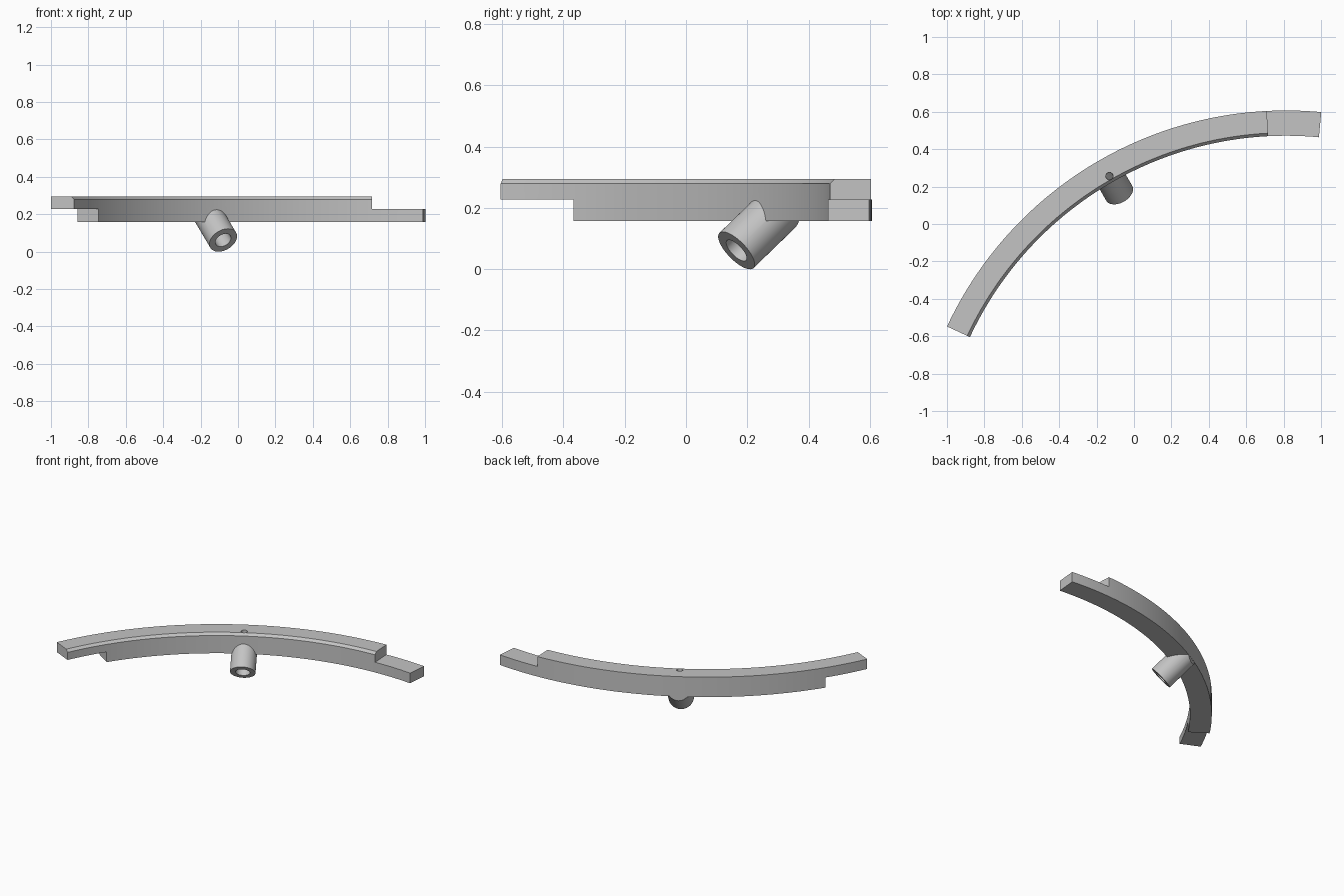
import bpy, bmesh
from math import radians, sin, cos
from mathutils import Vector

if "Cube" in bpy.data.objects:
    bpy.data.objects.remove(bpy.data.objects["Cube"])

# Arc layout: centre, radii, end angles and lap-joint length
CX, CY = 0.813, -1.393
R_IN, R_OUT, R_HOLES = 1.865, 2.0, 1.9
A_RIGHT, A_LEFT, LAP = 84.6, 155.0, 8.35
Z_BOT, Z_MID, Z_TOP, CHAMFER = 0.157, 0.227, 0.295, 0.016

grey = bpy.data.materials.new("plain_grey")
grey.use_nodes = True
colour = (0.55, 0.55, 0.55, 1)
grey.diffuse_color = colour
grey.node_tree.nodes["Principled BSDF"].inputs["Base Color"].default_value = colour


def polar(r, angle, z):
    a = radians(angle)
    return Vector((CX + r * cos(a), CY + r * sin(a), z))


def finish(name, bm):
    bmesh.ops.recalc_face_normals(bm, faces=bm.faces)
    mesh = bpy.data.meshes.new(name)
    bm.to_mesh(mesh)
    bm.free()
    mesh.materials.append(grey)
    obj = bpy.data.objects.new(name, mesh)
    bpy.context.collection.objects.link(obj)
    return obj


def sector(name, profile, a0, a1, steps):
    """Sweep an (r, z) profile along the arc and cap both ends."""
    bm = bmesh.new()
    rings = [[bm.verts.new(polar(r, a0 + (a1 - a0) * i / steps, z)) for r, z in profile]
             for i in range(steps + 1)]
    n = len(profile)
    for p, q in zip(rings, rings[1:]):
        for k in range(n):
            m = (k + 1) % n
            bm.faces.new((p[k], p[m], q[m], q[k]))
    bm.faces.new(rings[0])
    bm.faces.new(rings[-1])
    return finish(name, bm)


def box_profile(r0, r1, z0, z1):
    return [(r0, z0), (r1, z0), (r1, z1), (r0, z1)]


def rod(name, start, end, radius, sides=32, end_radius=None):
    bm = bmesh.new()
    axis = end - start
    bmesh.ops.create_cone(bm, cap_ends=True, segments=sides, radius1=radius,
                          radius2=end_radius or radius, depth=axis.length)
    turn = axis.to_track_quat("Z", "Y").to_matrix().to_4x4()
    turn.translation = (start + end) / 2
    bm.transform(turn)
    return finish(name, bm)


def combine(target, tool, operation):
    mod = target.modifiers.new("combine", "BOOLEAN")
    mod.operation, mod.solver, mod.object = operation, "EXACT", tool
    bpy.ops.object.select_all(action="DESELECT")
    bpy.context.view_layer.objects.active = target
    target.select_set(True)
    bpy.ops.object.modifier_apply(modifier=mod.name)
    bpy.data.objects.remove(tool)


# Curved rail with a chamfer on its inner top edge
rail = sector("curved_rail", [(R_IN, Z_BOT), (R_OUT, Z_BOT), (R_OUT, Z_TOP),
                              (R_IN + CHAMFER, Z_TOP), (R_IN, Z_TOP - CHAMFER)],
              A_RIGHT, A_LEFT, 72)

# Half-lap joints: upper half removed at one end, lower half at the other
combine(rail, sector("upper_lap_cut", box_profile(1.7, 2.2, Z_MID, 0.5),
                     A_RIGHT - 3, A_RIGHT + LAP, 8), "DIFFERENCE")
combine(rail, sector("lower_lap_cut", box_profile(1.7, 2.2, -0.2, Z_MID),
                     A_LEFT - LAP, A_LEFT + 3, 8), "DIFFERENCE")

# Sloping socket tube, trimmed flush with the outer wall
A_MID = (A_RIGHT + A_LEFT) / 2
slope = radians(40)
mouth = polar(1.795, A_MID, 0.061)
axis = polar(1.795 + cos(slope), A_MID, 0.061 + sin(slope)) - mouth
tube = rod("socket_tube", mouth, mouth + axis * 0.45, 0.08, 48)
combine(tube, sector("tube_trim", box_profile(1.5, R_OUT - 0.001, -0.2, Z_TOP - 0.04),
                     A_MID - 10, A_MID + 10, 20), "INTERSECT")
combine(rail, tube, "UNION")
combine(rail, rod("bore", mouth - axis * 0.05, mouth + axis * 0.18, 0.045, 48), "DIFFERENCE")

# Row of five slightly tapered holes; the middle one opens into the bore
for i in range(-2, 3):
    a = A_MID + 12.4 * i
    low = 0.14 if i == 0 else 0.1
    combine(rail, rod("hole", polar(R_HOLES, a, low), polar(R_HOLES, a, 0.35),
                      0.017, 24, 0.021), "DIFFERENCE")

# Straight bolt hole in the centre of each lap
for a in (A_RIGHT + LAP / 2, A_LEFT - LAP / 2):
    combine(rail, rod("bolt_hole", polar(1.932, a, 0), polar(1.932, a, 0.5), 0.021, 24),
            "DIFFERENCE")

bpy.ops.object.select_all(action="DESELECT")
bpy.context.view_layer.objects.active = rail
rail.select_set(True)
bpy.ops.object.shade_smooth_by_angle(angle=radians(30))
